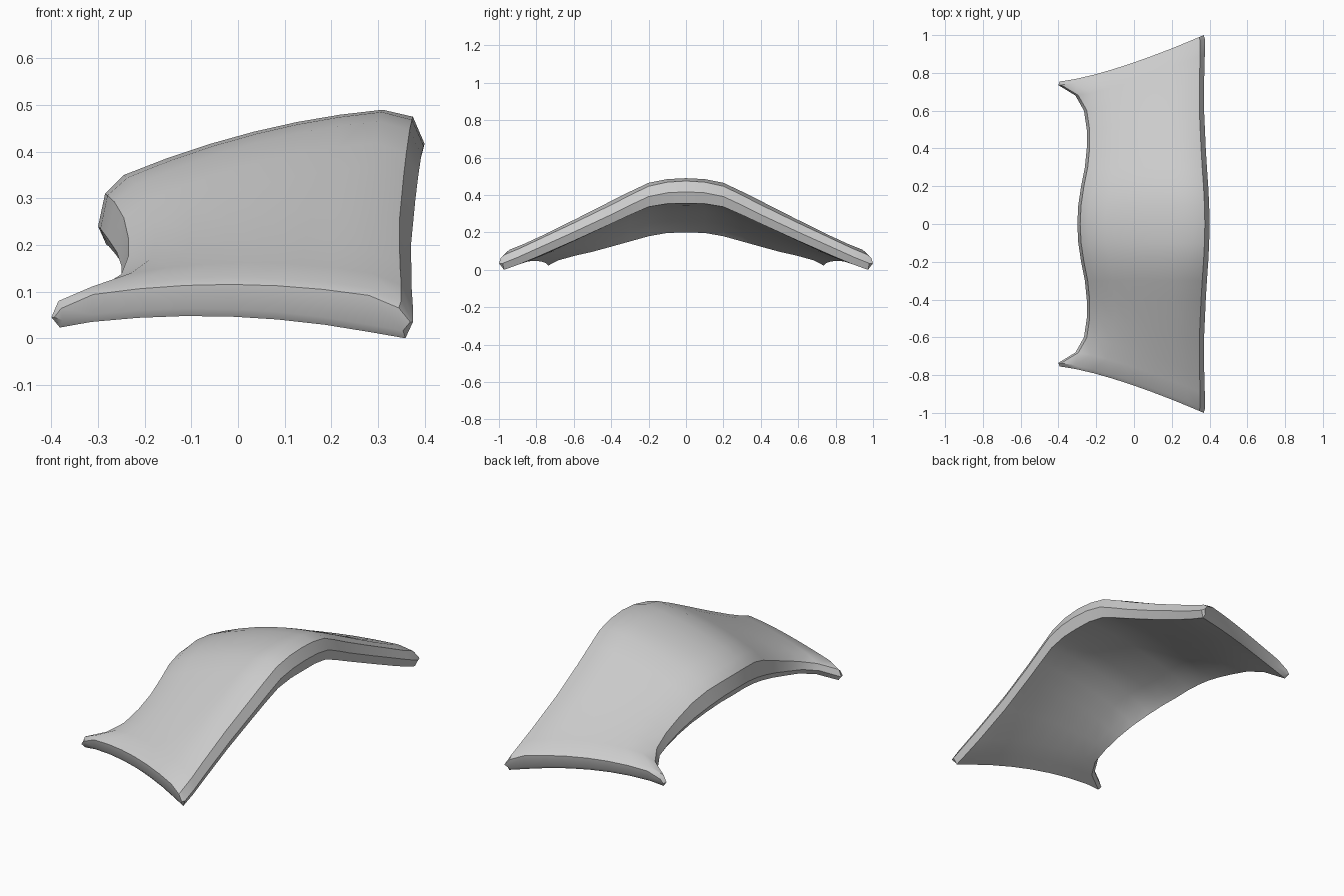
import bpy, bmesh, math

cube = bpy.data.objects.get("Cube")
if cube:
    bpy.data.objects.remove(cube)

grey = bpy.data.materials.new("plain_grey")
grey.use_nodes = True
grey.diffuse_color = (0.6, 0.6, 0.6, 1)
grey.node_tree.nodes["Principled BSDF"].inputs["Base Color"].default_value = (0.6, 0.6, 0.6, 1)

# Stations from the crown to one end:
# inner y, outer y, inner x, outer x, inner top z, outer top z, lip z
STATIONS = [
    (0.00, 0.00, -0.30, 0.40, 0.35, 0.49, 0.24),
    (0.10, 0.10, -0.295, 0.398, 0.345, 0.485, 0.235),
    (0.20, 0.20, -0.28, 0.393, 0.33, 0.465, 0.215),
    (0.30, 0.30, -0.26, 0.386, 0.295, 0.418, 0.185),
    (0.40, 0.40, -0.25, 0.38, 0.25, 0.368, 0.155),
    (0.50, 0.60, -0.25, 0.371, 0.21, 0.275, 0.125),
    (0.60, 0.80, -0.265, 0.372, 0.17, 0.185, 0.10),
    (0.68, 0.90, -0.31, 0.375, 0.14, 0.14, 0.075),
    (0.735, 0.98, -0.40, 0.375, 0.11, 0.108, 0.045),
]
SPANS = 6
OUTER = SPANS + 4  # index of the outermost edge point in a ring


def section(station, taper):
    """Closed ring: inner lip, top, outer edge, underside."""
    y_in, y_out, x_in, x_out, z_in, z_out, lip = station
    top, under = [], []
    a = x_in + 0.055 + 0.03 * taper
    b = x_out - 0.09
    for i in range(SPANS + 1):
        t = i / SPANS
        x = a + (b - a) * t
        z = z_in + (z_out - z_in) * t + 0.09 * t * (1 - t)
        thick = 0.135 - 0.05 * taper + 0.02 * (t - 0.5)
        top.append((x, z))
        under.append((x, z - thick))
    outline = [(x_in, lip), (x_in + 0.015, z_in - 0.04 + 0.01 * taper)]
    outline += top
    outline += [(x_out - 0.025, z_out - 0.015 - 0.012 * taper),
                (x_out, z_out - 0.073),
                (x_out - 0.016, z_out - 0.135 + 0.027 * taper)]
    outline += under[::-1]
    outline += [(x_in + 0.018, lip - 0.04 + 0.018 * taper)]
    ring = []
    for x, z in outline:
        u = (x - x_in) / (x_out - x_in)
        ring.append((x, y_in + (y_out - y_in) * u ** (1 + 0.35 * taper), z))
    return ring


bm = bmesh.new()
last = len(STATIONS) - 1
rings = [section(s, i / last) for i, s in enumerate(STATIONS)]
count = len(rings[0])

# Bevelled end: the last ring pushed outwards and drawn in
cap = []
for i, (x, y, z) in enumerate(rings[-1]):
    if i > OUTER:
        cap.append((x * 0.985, y + 0.012, z + 0.016))
    elif i in (0, OUTER):
        cap.append((x * 0.985, y + 0.02, z))
    else:
        cap.append((x * 0.985, y + 0.02, z - 0.016))
rings.append(cap)

# Skin between neighbouring rings
verts = [[bm.verts.new(p) for p in ring] for ring in rings]
for a, b in zip(verts, verts[1:]):
    for i in range(count):
        j = (i + 1) % count
        bm.faces.new((a[i], a[j], b[j], b[i]))

# Close the end with strips between its upper and lower lines
end = verts[-1]
upper = end[1:OUTER]
lower = end[:OUTER:-1]
bm.faces.new((end[0], upper[0], lower[0]))
for i in range(len(upper) - 1):
    bm.faces.new((upper[i], upper[i + 1], lower[i + 1], lower[i]))
bm.faces.new((upper[-1], end[OUTER], lower[-1]))

# Mirror the half to the other side
half = bm.verts[:] + bm.edges[:] + bm.faces[:]
for item in bmesh.ops.duplicate(bm, geom=half)["geom"]:
    if isinstance(item, bmesh.types.BMVert):
        item.co.y = -item.co.y
bmesh.ops.remove_doubles(bm, verts=bm.verts[:], dist=0.0005)
bmesh.ops.recalc_face_normals(bm, faces=bm.faces[:])

mesh = bpy.data.meshes.new("curved_plate")
bm.to_mesh(mesh)
bm.free()
mesh.materials.append(grey)
plate = bpy.data.objects.new("curved_plate", mesh)
bpy.context.collection.objects.link(plate)
bpy.ops.object.select_all(action="DESELECT")
plate.select_set(True)
bpy.context.view_layer.objects.active = plate
bpy.ops.object.shade_smooth_by_angle(angle=math.radians(32))
